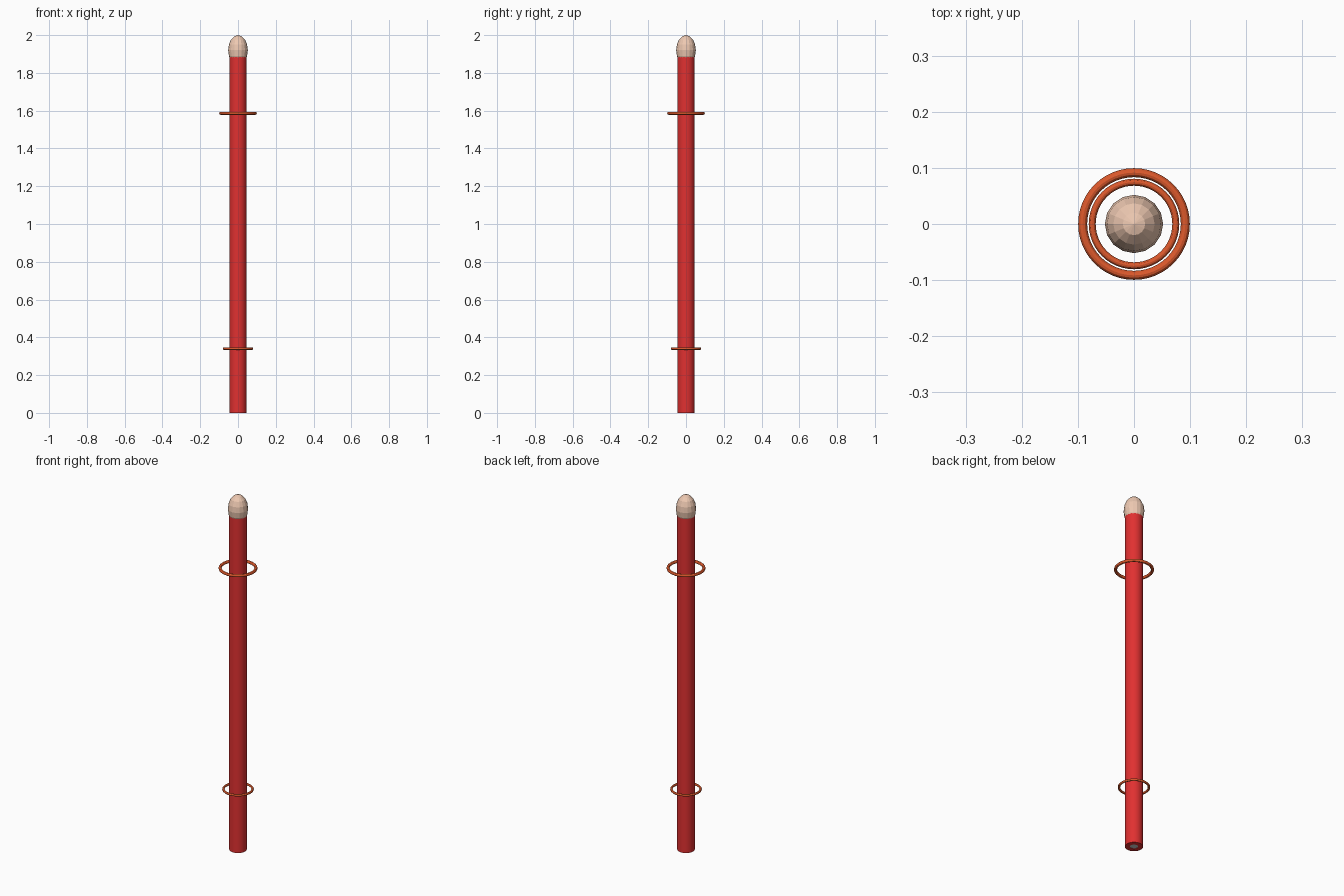
import bpy

if "Cube" in bpy.data.objects:
    bpy.data.objects.remove(bpy.data.objects["Cube"])

def material(name, color):
    m = bpy.data.materials.new(name)
    m.diffuse_color = (*color, 1)
    m.use_nodes = True
    m.node_tree.nodes["Principled BSDF"].inputs["Base Color"].default_value = m.diffuse_color
    return m

red = material("red", (0.75, 0.03, 0.03))
copper = material("copper", (0.72, 0.10, 0.025))
cream = material("cream", (0.85, 0.58, 0.44))

def finish(name, mat=None, smooth=True):
    ob = bpy.context.object
    ob.name = name
    if mat:
        ob.data.materials.append(mat)
    if smooth:
        bpy.ops.object.shade_smooth_by_angle()
    return ob

# Red shaft: capped tube with a recess in its lower end
profile = [(0, 1.9), (0.045, 1.9), (0.045, 0), (0.021, 0), (0.021, 0.02)]
SIDES = 32
mesh = bpy.data.meshes.new("shaft")
shaft = bpy.data.objects.new("shaft", mesh)
bpy.context.collection.objects.link(shaft)
mesh.from_pydata([(x, 0, z) for x, z in profile],
                 [(i, i + 1) for i in range(len(profile) - 1)], [])
lathe = shaft.modifiers.new("lathe", 'SCREW')
lathe.axis = 'Z'
lathe.steps = lathe.render_steps = SIDES
lathe.use_merge_vertices = True
lathe.use_normal_calculate = True
bpy.context.view_layer.objects.active = shaft
shaft.select_set(True)
bpy.ops.object.modifier_apply(modifier="lathe")
finish("shaft", red)

# Grey core visible in the lower end
bpy.ops.mesh.primitive_cylinder_add(vertices=SIDES, radius=0.0215, depth=0.04,
                                    location=(0, 0, 0.022))
finish("core")

# Faceted egg-shaped tip
bpy.ops.mesh.primitive_uv_sphere_add(segments=16, ring_count=8, radius=1,
                                     location=(0, 0, 1.92))
tip = finish("tip", cream, smooth=False)
tip.scale = (0.052, 0.052, 0.08)

# Two floating rings
for name, z, major, minor in (("upper_ring", 1.586, 0.0915, 0.008),
                              ("lower_ring", 0.34, 0.0745, 0.0062)):
    bpy.ops.mesh.primitive_torus_add(major_radius=major, minor_radius=minor,
                                     major_segments=48, minor_segments=12,
                                     location=(0, 0, z))
    finish(name, copper)
